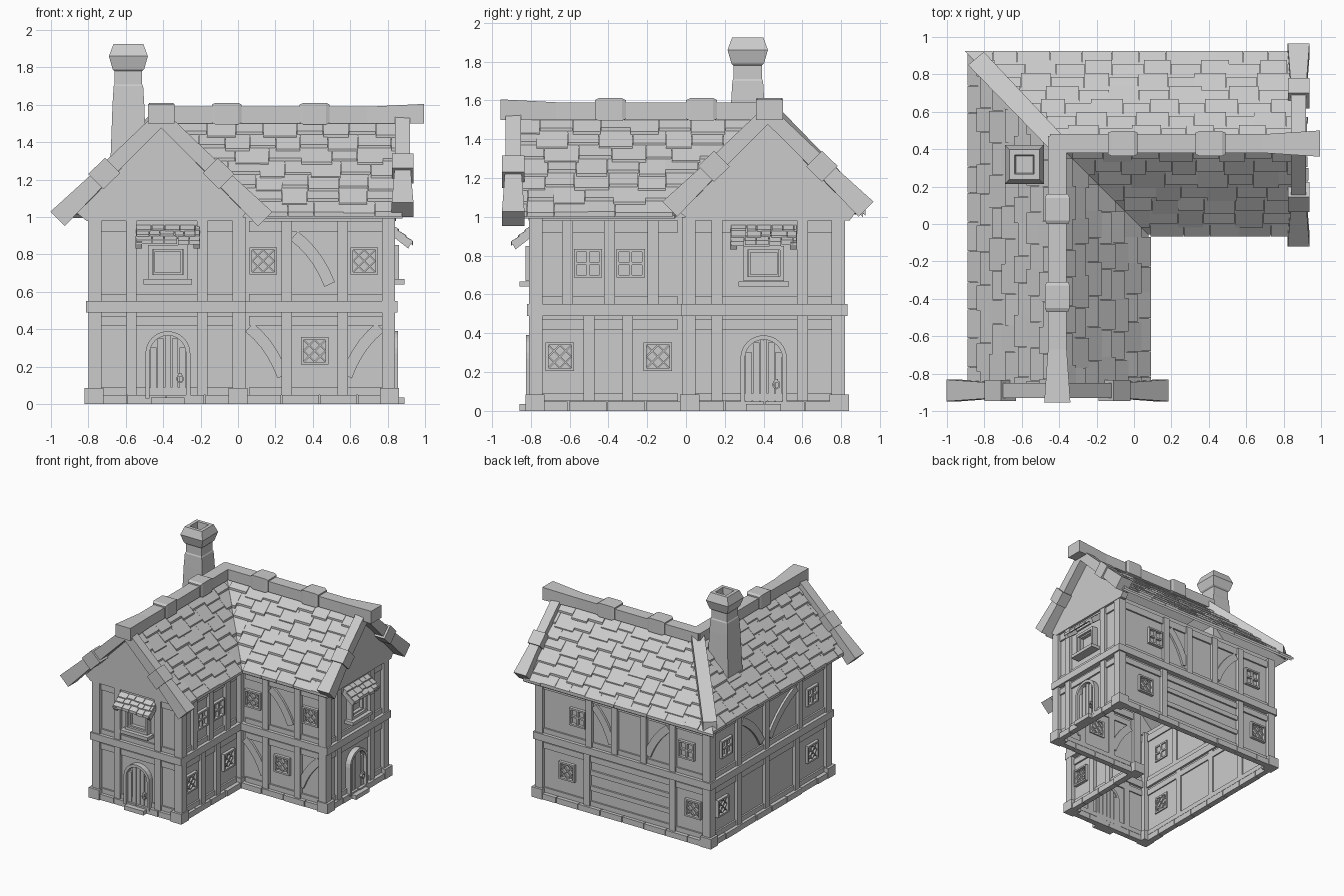
import bpy, bmesh, math, random
from mathutils import Vector

random.seed(4)
if "Cube" in bpy.data.objects:
    bpy.data.objects.remove(bpy.data.objects["Cube"], do_unlink=True)

stone = bpy.data.materials.new("plain_grey")
stone.use_nodes = True
GREY = (0.6, 0.6, 0.6, 1)
stone.diffuse_color = GREY
stone.node_tree.nodes["Principled BSDF"].inputs["Base Color"].default_value = GREY

parts = {}
SINK = -.01  # how far wall timbers sink into the plaster

# Wall frames: (along, outward, height) to world
def front(a, o, z): return Vector((a, -.778 - o, z))
def right(a, o, z): return Vector((.81 + o, a, z))
def inner_front(a, o, z): return Vector((a, .02 - o, z))
def inner_right(a, o, z): return Vector((o, a, z))
def back(a, o, z): return Vector((a, .79 + o, z))
def left(a, o, z): return Vector((-.77 - o, a, z))
def world(x, y, z): return Vector((x, y, z))

# Wing frames: u runs out from the ridge corner, v is sideways from the ridge
def front_wing(u, v, z): return Vector((-.41 + v, .43 - u, z))
def right_wing(u, v, z): return Vector((-.41 + u, .43 - v, z))


def loft(name, rings, frame=world, caps=True):
    """Skin a chain of equal-length point rings."""
    bm = parts.setdefault(name, bmesh.new())
    rows = [[bm.verts.new(frame(*p)) for p in ring] for ring in rings]
    n = len(rows[0])
    faces = []
    for r, s in zip(rows, rows[1:]):
        for i in range(n):
            j = (i + 1) % n
            faces.append(bm.faces.new((r[i], r[j], s[j], s[i])))
    if caps:
        faces += [bm.faces.new(rows[0]), bm.faces.new(rows[-1])]
    bmesh.ops.recalc_face_normals(bm, faces=faces)


def plate(name, frame, poly, o0, o1):
    loft(name, [[(a, o, z) for a, z in poly] for o in (o0, o1)], frame)


def box(name, frame, a0, a1, z0, z1, o0, o1):
    plate(name, frame, [(a0, z0), (a1, z0), (a1, z1), (a0, z1)], o0, o1)


def beam(name, frame, stations):
    """Rectangular bar through (centre, half side, half height) stations."""
    rings = []
    for c, s, h in stations:
        c, s, h = Vector(c), Vector(s), Vector(h)
        rings.append([c - s - h, c + s - h, c + s + h, c - s + h])
    loft(name, rings, frame)


def strip(name, frame, pts, w, o0, o1):
    """Flat band of half width w following points on a wall."""
    pts = [Vector(p) for p in pts]
    up, low = [], []
    for i, p in enumerate(pts):
        d = (pts[min(i + 1, len(pts) - 1)] - pts[max(i - 1, 0)]).normalized()
        n = Vector((-d.y, d.x)) * w
        up.append(p + n)
        low.append(p - n)
    plate(name, frame, up + low[::-1], o0, o1)


def brace(frame, a0, z0, a1, z1):
    ctrl = Vector((a0 * .35 + a1 * .65, z0 * .65 + z1 * .35))
    p, q = Vector((a0, z0)), Vector((a1, z1))
    pts = [p * (1 - t) ** 2 + ctrl * 2 * t * (1 - t) + q * t * t for t in (0, .2, .4, .6, .8, 1)]
    strip("curved_braces", frame, pts, .031, SINK, .018)


def rim(name, frame, a, z, hw, hh, w, out):
    for s in (-1, 1):
        box(name, frame, a + s * hw, a + s * (hw - w), z - hh, z + hh, SINK, out)
        box(name, frame, a - hw, a + hw, z + s * hh, z + s * (hh - w), SINK, out)


def window(frame, a, z, lattice):
    h = .073
    rim("window_frames", frame, a, z, h, h, .014, .026)
    k = h - .014
    if lattice:
        for c in (-k, 0, k):
            lo, hi = max(-k, c - k), min(k, c + k)
            for s in (-1, 1):
                strip("window_lattice", frame, [(a + s * lo, z + c - lo), (a + s * hi, z + c - hi)], .004, SINK, .014)
    else:
        box("window_bars", frame, a - .007, a + .007, z - k, z + k, SINK, .02)
        box("window_bars", frame, a - k, a + k, z - .007, z + .007, SINK, .02)


def arch(a, r, z0, zc):
    turn = [math.pi * i / 12 for i in range(13)]
    return [(a + r, z0)] + [(a + r * math.cos(t), zc + r * math.sin(t)) for t in turn] + [(a - r, z0)]


def door(frame, a):
    outer, inner = arch(a, .12, .03, .27), arch(a, .097, .03, .27)
    # Arched surround, built as a band between two arches
    plate("door_frames", frame, outer + inner[::-1], SINK, .045)
    for i in range(5):
        w = .194 / 5
        c = a - .097 + w * (i + .5)
        top = .27 + math.sqrt(.097 ** 2 - (abs(c - a) + w * .35) ** 2)
        box("door_planks", frame, c - w * .42, c + w * .42, .03, top, SINK, .02)
    h = a + .065
    ring = [(h + .017 * math.cos(t * math.pi / 4), .135 + .02 * math.sin(t * math.pi / 4)) for t in range(9)]
    strip("door_handles", frame, ring, .004, .02, .04)
    box("door_handles", frame, h - .01, h + .01, .145, .165, .02, .045)
    box("door_steps", frame, a - .09, a + .09, 0, .035, 0, .08)


def awning_window(frame, a):
    rim("gable_window_frames", frame, a, .76, .105, .09, .022, .05)
    rim("gable_window_frames", frame, a, .76, .08, .068, .012, .03)
    box("window_sills", frame, a - .13, a + .13, .64, .668, SINK, .08)
    for s in (-1, 1):
        beam("awning_brackets", frame, [((a + s * .155, .01, .925), (.015, 0, 0), (0, .01, .015)),
                                        ((a + s * .155, .11, .85), (.018, 0, 0), (0, .01, .018))])
    for row in range(3):
        x = a - .17
        while x < a + .165:
            e = min(x + random.uniform(.05, .085), a + .17)
            o0, o1 = .035 * row, .035 * row + .045 + random.uniform(0, .01)
            z0, z1 = .965 - .85 * o0, .97 - .85 * o1
            loft("awning_tiles", [[(q, o0, z0 - .015), (q, o1, z1 - .015), (q, o1, z1 + .008), (q, o0, z0)]
                                  for q in (x + .002, e - .002)], frame)
            x = e


# Open-bottomed wall shell
outline = [(-.77, -.778), (0, -.778), (0, .02), (.81, .02), (.81, .79), (-.77, .79)]
loft("plaster_walls", [[(x, y, z) for x, y in outline] for z in (0, 1.02)], caps=False)

# Timber rails, plinths and posts on each wall: lower posts, then upper posts
walls = [(front, -.8, .03, (-.57, -.19), (-.57, -.19)), (right, -.01, .82, (.16, .6), (.16, .6)),
         (inner_front, .03, .84, (.26, .56), (.26, .56)), (inner_right, -.805, -.01, (-.5, -.3), (-.61, -.395, -.17)),
         (back, -.8, .84, (.36, -.44), (.34, .1, -.17, -.44)), (left, -.805, .82, (.42, .05, -.35), (.42, .05, -.4))]
for frame, a0, a1, lower, upper in walls:
    box("middle_beams", frame, a0 - .01, a1 + .01, .49, .55, -.02, .042)
    for z0, z1 in ((.05, .09), (.42, .47), (.55, .59), (.92, .98)):
        box("thin_rails", frame, a0 + .03, a1 - .03, z0, z1, SINK, .014)
    n = round((a1 - a0) / .2)
    w = (a1 - a0) / n
    for i in range(n):
        box("plinth_stones", frame, a0 + i * w + .003, a0 + (i + 1) * w - .003, 0, .048, SINK, random.uniform(.035, .045))
    for spots, z0, z1 in ((lower, .05, .49), (upper, .55, .98)):
        for p in spots:
            box("wall_posts", frame, p - .028, p + .028, z0, z1, SINK, .028)
for x, y in outline:
    px, py = x - math.copysign(.005, x - .02), y - math.copysign(.005, y)
    box("corner_posts", world, px - .035, px + .035, .05, 1, py - .035, py + .035)
    box("corner_stones", world, x - .05, x + .05, 0, .085, y - .05, y + .05)

# Windows and braces
for frame, spots in ((inner_front, ((.135, .765), (.675, .765), (.41, .285))),
                     (inner_right, ((-.65, .28), (-.145, .28))),
                     (back, ((.55, .28), (-.63, .28))), (left, ((.63, .28), (-.57, .28)))):
    for a, z in spots:
        window(frame, a, z, True)
for frame, spots in ((inner_right, (-.505, -.285)), (back, (.45, -.57)), (left, (.58, -.57))):
    for a in spots:
        window(frame, a, .76, False)
for job in ((inner_front, .3, .9, .49, .64), (inner_front, .06, .41, .24, .15), (inner_front, .76, .41, .58, .15),
            (back, .3, .9, .13, .62), (back, -.4, .9, -.2, .62),
            (left, .37, .9, .1, .62), (left, -.36, .9, -.0, .62)):
    brace(*job)
for z in (.2, .33):
    box("back_rails", back, -.42, .34, z - .02, z + .02, SINK, .016)

# Gable ends with doors, awnings and barge boards
for frame, mid, d, end, out in ((front, -.41, -.375, .555, .112), (right, .422, .4, .505, .07)):
    door(frame, d)
    awning_window(frame, d)
    plate("gable_panels", frame, [(mid - .4, .98), (mid + .42, .98), (mid + .45, 1.02), (mid, 1.48), (mid - .45, 1.02)], -.02, .034)
    for s in (-1, 1):
        def at(t, half, depth):
            c = (mid + s * end * t, out, 1.53 - (end - .015) * t)
            return c, (0, depth, 0), (s * half * .7, 0, half * .7)
        beam("barge_boards", frame, [at(0, .039, .04), at(.55, .043, .04), at(1, .055, .058)])
        beam("barge_bands", frame, [at(.47, .058, .057), at(.63, .058, .057)])


# Roof slopes with broad staggered tiles
def slope_z(d):
    return 1.518 - 1.03 * d


for wing, eaves in ((front_wing, {-1: .48, 1: .5}), (right_wing, {-1: .495, 1: .497})):
    for s, eave in eaves.items():
        e0 = eave - .012
        slab = [(0, 0), (1.29, 0), (1.29, e0), (s * e0, e0)]
        loft("roof_boards", [[(u, s * d, slope_z(d) + t) for u, d in slab] for t in (-.025, 0)], wing)
        step = (eave - .01) / 7
        for row in range(7):
            d0 = .01 + step * row
            u = s * (d0 + .07) - .08 * (row % 2)
            odd = row % 2
            while u < 1.28:
                e = min(u + random.uniform(.13, .18), 1.29)
                d1 = d0 + step + (.02 if odd and row < 6 else 0)
                odd = not odd
                lo0, lo1 = s * d0, s * d1
                quad = [(max(u, lo0), d0), (max(e - .002, lo0 + .001), d0),
                        (max(e - .002, lo1 + .001), d1), (max(u, lo1), d1)]
                lift = random.uniform(.016, .025)
                tops = (.006, .006, lift, lift)
                loft("roof_tiles", [[(p, s * d, slope_z(d) - .003) for p, d in quad],
                                    [(p, s * d, slope_z(d) + t) for (p, d), t in zip(quad, tops)]], wing)
                u = e

# Ridge beams, flared at the gables, with two bands each
for wing, tip in ((front_wing, 1.385), (right_wing, 1.405)):
    beam("ridge_beams", wing, [((u, 0, z), (0, w, 0), (0, 0, h)) for u, z, w, h in
                               ((-.04, 1.545, .05, .045), (1.1, 1.545, .05, .045), (tip, 1.552, .07, .053))])
    for u in (.35, .82):
        beam("ridge_bands", wing, [((u + q, 0, 1.553), (0, w, 0), (0, 0, h)) for q, w, h in
                                   ((-.08, .058, .048), (-.06, .066, .058), (.06, .066, .058), (.08, .058, .048))])

# Hip beam and chimney
beam("hip_beam", world, [((-.4, .42, 1.54), (.035, .035, 0), (0, 0, .045)),
                         ((-.845, .885, 1.06), (.042, .035, 0), (0, 0, .045))])
flue = ((1.05, .105), (1.6, .085), (1.7, .079), (1.71, .074), (1.78, .074), (1.79, .084), (1.86, .104),
        (1.925, .08), (1.925, .052), (1.83, .045))
beam("chimney", world, [((-.586, .318, z), (r, 0, 0), (0, r, 0)) for z, r in flue])

# Turn every collected part into an object
for name, bm in parts.items():
    mesh = bpy.data.meshes.new(name)
    bm.to_mesh(mesh)
    bm.free()
    mesh.materials.append(stone)
    bpy.context.collection.objects.link(bpy.data.objects.new(name, mesh))
